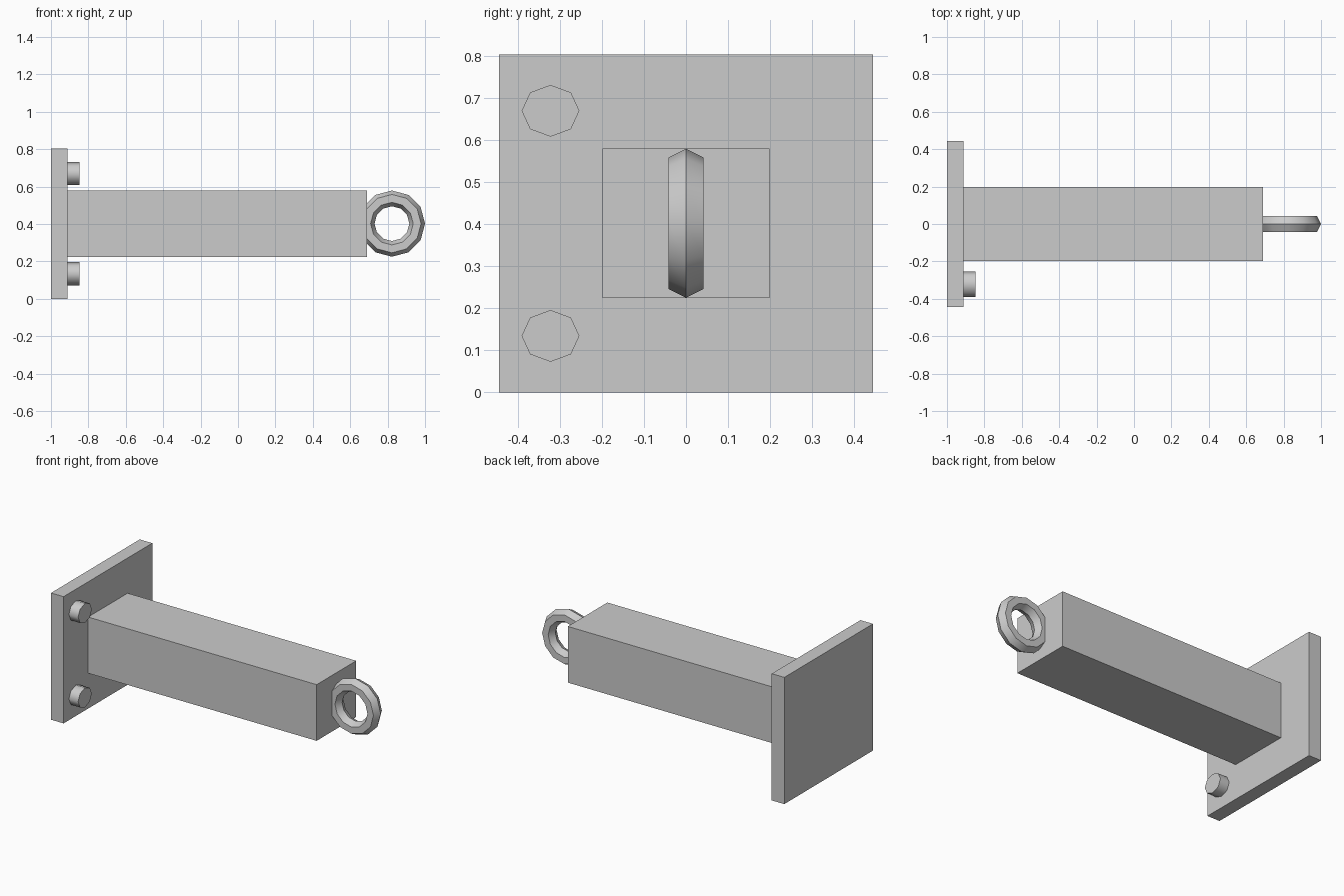
import bpy
import bmesh
import math
from mathutils import Matrix, Vector

default = bpy.data.objects.get("Cube")
if default:
    bpy.data.objects.remove(default, do_unlink=True)

# Single plain grey
grey = bpy.data.materials.new("plain grey")
grey.use_nodes = True
colour = (0.6, 0.6, 0.6, 1)
grey.diffuse_color = colour
grey.node_tree.nodes["Principled BSDF"].inputs["Base Color"].default_value = colour


def finish(name, bm, smooth_angle=None):
    bmesh.ops.recalc_face_normals(bm, faces=bm.faces)
    mesh = bpy.data.meshes.new(name)
    bm.to_mesh(mesh)
    bm.free()
    mesh.materials.append(grey)
    obj = bpy.data.objects.new(name, mesh)
    bpy.context.collection.objects.link(obj)
    if smooth_angle:
        bpy.ops.object.select_all(action="DESELECT")
        obj.select_set(True)
        bpy.context.view_layer.objects.active = obj
        bpy.ops.object.shade_smooth_by_angle(angle=math.radians(smooth_angle))
    return obj


def box(name, low, high):
    low, high = Vector(low), Vector(high)
    bm = bmesh.new()
    bmesh.ops.create_cube(bm, size=1, matrix=Matrix.Translation((low + high) / 2)
                          @ Matrix.Diagonal(high - low).to_4x4())
    return finish(name, bm)


def bolt(name, y, z):
    # Eight-sided head lying along x, slightly wider than tall
    bm = bmesh.new()
    bmesh.ops.create_cone(
        bm, cap_ends=True, segments=8, radius1=0.0615, radius2=0.0615, depth=0.075,
        matrix=Matrix.Translation((-0.885, y, z))
        @ Matrix.Diagonal((1, 1.115, 1, 1))
        @ Matrix.Rotation(math.pi / 2, 4, "Y"))
    return finish(name, bm, 50)


def ring(name, centre, major, minor, depth_scale):
    # Hexagonal section spun around the y axis
    bm = bmesh.new()
    section = []
    for i in range(6):
        a = i * math.tau / 6
        section.append(bm.verts.new((major + minor * math.cos(a),
                                     minor * depth_scale * math.sin(a), 0)))
    edges = [bm.edges.new((section[i], section[(i + 1) % 6])) for i in range(6)]
    bmesh.ops.spin(bm, geom=section + edges, cent=(0, 0, 0), axis=(0, 1, 0),
                   angle=math.tau, steps=12)
    bmesh.ops.remove_doubles(bm, verts=bm.verts, dist=0.0005)
    bmesh.ops.translate(bm, verts=bm.verts, vec=centre)
    return finish(name, bm, 35)


# Wall plate and square arm
box("wall_plate", (-1, -0.444, 0), (-0.912, 0.444, 0.803))
box("arm", (-0.915, -0.198, 0.224), (0.69, 0.198, 0.58))

# Bolts on the front edge of the plate
for label, height in (("upper", 0.669), ("lower", 0.134)):
    bolt(label + "_bolt", -0.322, height)

# Hanging ring half sunk into the arm's end
ring("end_ring", (0.823, 0, 0.402), 0.135, 0.042, 1.155)
